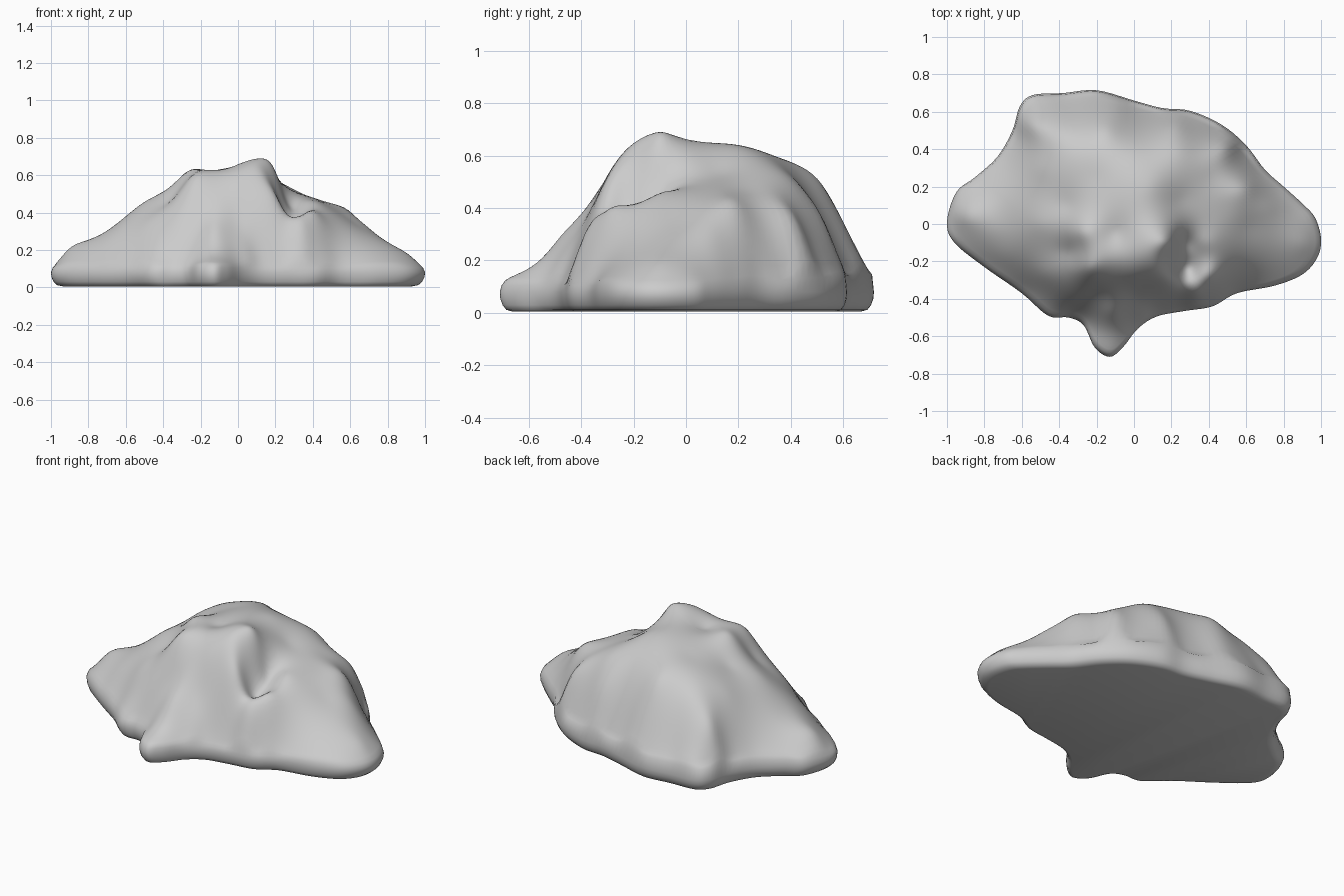
import bpy, bmesh, math
from mathutils import Vector

if "Cube" in bpy.data.objects:
    bpy.data.objects.remove(bpy.data.objects["Cube"])

# Footprint of the boulder seen from above, counter-clockwise
OUTLINE = [(1, -.08), (.97, .03), (.91, .1), (.8, .2), (.7, .29), (.6, .42),
           (.47, .53), (.3, .605), (.15, .62), (0, .66), (-.2, .715), (-.38, .7),
           (-.54, .69), (-.61, .63), (-.65, .5), (-.73, .36), (-.85, .25),
           (-.95, .17), (-1, .01), (-.96, -.1), (-.8, -.23), (-.6, -.37),
           (-.46, -.49), (-.35, -.5), (-.27, -.54), (-.21, -.66), (-.13, -.71),
           (-.06, -.66), (.02, -.56), (.12, -.495), (.27, -.465), (.42, -.44),
           (.55, -.37), (.75, -.33), (.9, -.27), (.98, -.18)]

# Height marks (x, y, z) on the main forms of the rock
LEFT_ARM = [(-.9, .04, .21), (-.72, .05, .29), (-.7, -.17, .23), (-.5, 0, .455),
            (-.5, .3, .44), (-.48, -.27, .33), (-.36, .1, .52), (-.35, -.15, .48),
            (-.55, .53, .32), (-.38, .5, .45), (-.32, -.39, .3)]
SUMMIT = [(-.27, -.05, .62), (-.24, -.24, .58), (0, -.29, .54), (.12, -.22, .62),
          (.13, -.06, .68), (-.1, -.05, .615), (.19, -.1, .64), (.26, -.1, .46),
          (.27, -.24, .36), (.2, -.29, .49), (.25, .13, .54), (.1, .2, .63),
          (-.2, .25, .59), (0, .4, .55), (-.15, .51, .5), (.25, .4, .5),
          (.22, .53, .34), (-.1, .61, .31)]
FRONT_SPUR = [(-.2, -.38, .37), (0, -.38, .37), (.15, -.39, .31), (-.13, -.47, .3),
              (-.13, -.57, .19), (-.13, -.65, .145), (.05, -.48, .19)]
RIGHT_ARM = [(.38, -.1, .455), (.5, .1, .445), (.42, .25, .46), (.4, -.28, .4),
             (.34, -.38, .31), (.6, .2, .385), (.62, -.02, .35), (.72, .1, .29),
             (.62, -.2, .27), (.8, -.1, .235), (.92, -.1, .17), (.5, .42, .32)]
CENTRE = Vector((-.05, 0))


def closed_spline(pts, steps):
    pts, out = [Vector(p) for p in pts], []
    n = len(pts)
    for i in range(n):
        a, b, c, d = (pts[(i + k) % n] for k in (-1, 0, 1, 2))
        for s in range(steps):
            t = s / steps
            out.append(.5 * (2 * b + (c - a) * t + (2 * a - 5 * b + 4 * c - d) * t * t
                             + (3 * b - a - 3 * c + d) * t ** 3))
    return out


def kernel(ax, ay, bx, by):
    return math.sqrt((ax - bx) ** 2 + (ay - by) ** 2 + .0025)


def fit_surface(marks):
    # Solve for a smooth height surface through all marks
    n = len(marks)
    m = [[kernel(p[0], p[1], q[0], q[1]) for q in marks] + [p[2]] for p in marks]
    for i in range(n):
        k = max(range(i, n), key=lambda r: abs(m[r][i]))
        m[i], m[k] = m[k], m[i]
        for r in range(i + 1, n):
            f = m[r][i] / m[i][i]
            for c in range(i, n + 1):
                m[r][c] -= f * m[i][c]
    w = [0] * n
    for i in reversed(range(n)):
        w[i] = (m[i][n] - sum(m[i][c] * w[c] for c in range(i + 1, n))) / m[i][i]
    return lambda x, y: sum(wi * kernel(x, y, p[0], p[1]) for wi, p in zip(w, marks))


def rim_height(y):
    return .125 + .06 * max(0, y)


rim_marks = []
for p in OUTLINE:
    q = CENTRE + (Vector(p) - CENTRE) * .97
    rim_marks.append((q.x, q.y, rim_height(q.y)))
height = fit_surface(LEFT_ARM + SUMMIT + FRONT_SPUR + RIGHT_ARM + rim_marks)

# Rings: flat underside, rounded rim, then the sculpted top
edge = closed_spline(OUTLINE, 5)
bm = bmesh.new()
rings = []


def add_ring(scale, z_of):
    pts = [CENTRE + (p - CENTRE) * scale for p in edge]
    rings.append([bm.verts.new((p.x, p.y, z_of(p.x, p.y))) for p in pts])


for scale, z in ((.93, 0.005), (.965, .012), (.985, .03), (.997, .055), (1, .08)):
    add_ring(scale, lambda x, y, z=z: z)
add_ring(.99, lambda x, y: rim_height(y) - .02)
RINGS = 36
for i in range(RINGS):
    add_ring(.97 * (1 - i / RINGS), height)

for lower, upper in zip(rings, rings[1:]):
    n = len(lower)
    for i in range(n):
        j = (i + 1) % n
        bm.faces.new((lower[i], lower[j], upper[j], upper[i]))
peak = bm.verts.new((CENTRE.x, CENTRE.y, height(CENTRE.x, CENTRE.y)))
top = rings[-1]
for i in range(len(top)):
    bm.faces.new((top[i], top[(i + 1) % len(top)], peak))
bm.faces.new(list(reversed(rings[0])))

bmesh.ops.recalc_face_normals(bm, faces=bm.faces)
mesh = bpy.data.meshes.new("boulder")
bm.to_mesh(mesh)
bm.free()
boulder = bpy.data.objects.new("boulder", mesh)
bpy.context.collection.objects.link(boulder)
bpy.context.view_layer.objects.active = boulder
boulder.select_set(True)
bpy.ops.object.shade_smooth_by_angle(angle=math.radians(60))
